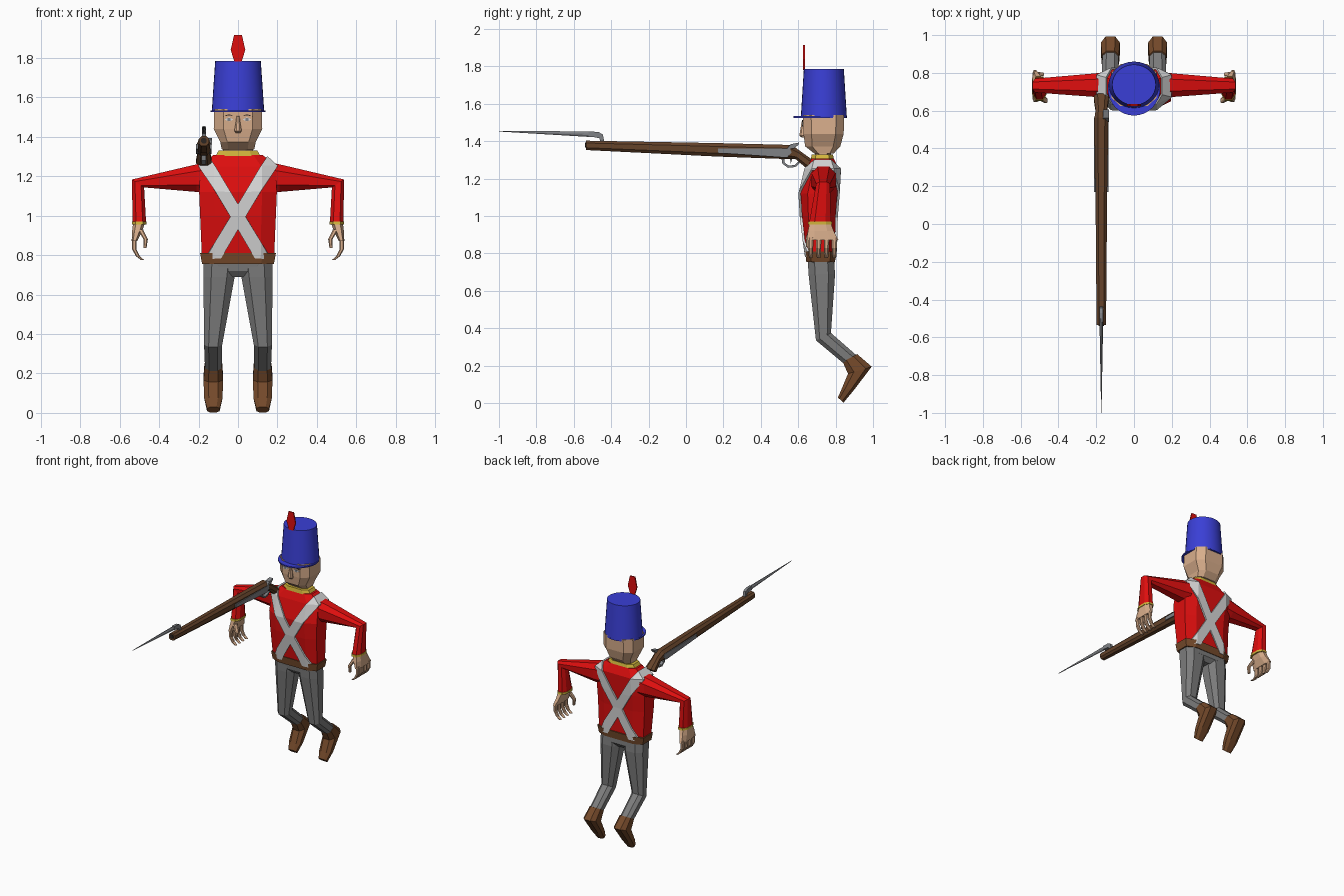
import bpy, bmesh, math
from mathutils import Vector

if "Cube" in bpy.data.objects:
    bpy.data.objects.remove(bpy.data.objects["Cube"])


def mat(name, hexcol):
    m = bpy.data.materials.new(name)
    ch = [int(hexcol[i:i + 2], 16) / 255 for i in (0, 2, 4)]
    m.diffuse_color = [c / 12.92 if c < .04045 else ((c + .055) / 1.055) ** 2.4 for c in ch] + [1]
    m.use_nodes = True
    m.node_tree.nodes["Principled BSDF"].inputs["Base Color"].default_value = m.diffuse_color
    return m


RED, BLUE, SKIN = mat("red", "DE0E0E"), mat("blue", "3A3FD6"), mat("skin", "D9AE8C")
WHITE, GOLD, GREY = mat("white", "D6D6D6"), mat("gold", "D2B53C"), mat("trouser grey", "7C7C7C")
BROWN, WOOD = mat("leather brown", "74492A"), mat("wood brown", "65432A")
METAL, DARK = mat("metal grey", "808286"), mat("dark", "2C2622")


def finish(name, bm, material):
    bmesh.ops.recalc_face_normals(bm, faces=bm.faces)
    me = bpy.data.meshes.new(name)
    bm.to_mesh(me)
    bm.free()
    ob = bpy.data.objects.new(name, me)
    bpy.context.collection.objects.link(ob)
    me.materials.append(material)
    return ob


def loft_bm(rings, k):
    """Skin chamfered (eight-sided) sections; each ring is (centre, half-axis u, half-axis v)."""
    bm = bmesh.new()
    shape = [(1, -k), (1, k), (k, 1), (-k, 1), (-1, k), (-1, -k), (-k, -1), (k, -1)]
    rows = [[bm.verts.new(Vector(c) + Vector(u) * a + Vector(v) * b) for a, b in shape]
            for c, u, v in rings]
    for r, s in zip(rows, rows[1:]):
        for i in range(8):
            bm.faces.new((r[i], r[(i + 1) % 8], s[(i + 1) % 8], s[i]))
    bm.faces.new(rows[0])
    bm.faces.new(rows[-1])
    return bm


def loft(name, rings, material, k=.5):
    return finish(name, loft_bm(rings, k), material)


def sec(x, hw, a, b):
    """Section from front point a to back point b, given as (y, z)."""
    return ((x, (a[0] + b[0]) / 2, (a[1] + b[1]) / 2), (hw, 0, 0),
            (0, (b[0] - a[0]) / 2, (b[1] - a[1]) / 2))


def level(z, hw, y0, y1, x=0):
    return sec(x, hw, (y0, z), (y1, z))


def prism(name, pts, axis, lo, hi, material):
    """Extrude an outline along x (points are y,z) or y (points are x,z)."""
    bm = bmesh.new()
    put = (lambda p, t: (t, p[0], p[1])) if axis == 'x' else (lambda p, t: (p[0], t, p[1]))
    f = bm.faces.new([bm.verts.new(put(p, lo)) for p in pts])
    ext = bmesh.ops.extrude_face_region(bm, geom=[f])
    d = Vector(put((0, 0), hi - lo))
    bmesh.ops.translate(bm, vec=d, verts=[v for v in ext['geom'] if isinstance(v, bmesh.types.BMVert)])
    return finish(name, bm, material)


def drum(name, r1, r2, z0, z1, y, sx, material):
    bm = bmesh.new()
    bmesh.ops.create_cone(bm, cap_ends=True, segments=32, radius1=r1, radius2=r2, depth=z1 - z0)
    bmesh.ops.scale(bm, vec=(sx, 1, 1), verts=bm.verts)
    bmesh.ops.translate(bm, vec=(0, y, (z0 + z1) / 2), verts=bm.verts)
    ob = finish(name, bm, material)
    bpy.ops.object.select_all(action='DESELECT')
    ob.select_set(True)
    bpy.context.view_layer.objects.active = ob
    bpy.ops.object.shade_smooth_by_angle(angle=math.radians(40))
    return ob


# Torso
TORSO = [level(.79, .183, .645, .795), level(1.0, .192, .62, .80), level(1.12, .197, .613, .81),
         level(1.25, .19, .645, .817), level(1.308, .125, .67, .79)]
loft("coat", TORSO, RED, .62)

# Crossed straps: diagonal slices of the coat, thickened outward
for side, s in (("left", 1), ("right", -1)):
    bm = loft_bm(TORSO, .62)
    n = Vector((.855 * s, 0, .52))
    mid = Vector((0, 0, .995))
    for d in (1, -1):
        bmesh.ops.bisect_plane(bm, geom=bm.verts[:] + bm.edges[:] + bm.faces[:],
                               plane_co=mid + n * .033 * d, plane_no=n * d, clear_outer=True)
    strap = finish(side + "_strap", bm, WHITE)
    mod = strap.modifiers.new("thickness", 'SOLIDIFY')
    mod.thickness, mod.offset = .012, 1

# Belt, hips, collar, neck
loft("belt", [level(.755, .182, .643, .797), level(.81, .192, .637, .803)], BROWN, .65)
loft("hips", [level(.69, .06, .68, .77), level(.72, .15, .655, .795), level(.765, .175, .65, .792)], GREY, .6)
loft("collar", [level(1.30, .115, .667, .792), level(1.33, .098, .672, .785)], GOLD, .6)
loft("neck", [level(1.31, .075, .69, .775), level(1.35, .075, .69, .775)], SKIN)

# Head and face
loft("head", [level(1.335, .082, .685, .79), level(1.373, .09, .637, .825), level(1.44, .123, .628, .843),
              level(1.54, .12, .625, .846)], SKIN, .6)
loft("nose", [level(1.505, .007, .618, .64), level(1.43, .018, .606, .64), level(1.42, .012, .618, .64)], SKIN)
for side, s in (("left", 1), ("right", -1)):
    prism(side + "_eye", [(s * x, z) for x, z in ((.022, 1.487), (.045, 1.499), (.07, 1.487), (.045, 1.478))],
          'y', .621, .629, WHITE)
    prism(side + "_iris", [(s * x, z) for x, z in ((.037, 1.48), (.037, 1.496), (.053, 1.496), (.053, 1.48))],
          'y', .6195, .628, METAL)
    prism(side + "_eyebrow", [(s * x, z) for x, z in ((.02, 1.503), (.045, 1.514), (.076, 1.503), (.045, 1.508))],
          'y', .6195, .628, DARK)

# Hat with visor and plume
drum("hat", .123, .107, 1.53, 1.785, .737, 1.08, BLUE)
drum("hat_brim", .143, .143, 1.525, 1.534, .717, .97, BLUE)
prism("plume", [(-.018, 1.78), (-.037, 1.84), (-.02, 1.915), (.02, 1.915), (.037, 1.84), (.018, 1.78)],
      'y', .626, .635, RED)

for side, s in (("left", 1), ("right", -1)):
    # Arm: tapered upper sleeve, mitred elbow, flared forearm
    loft(side + "_arm", [((s * .16, .735, 1.195), (0, .068, 0), (0, 0, .075)),
                         ((s * .21, .735, 1.19), (0, .062, 0), (0, 0, .07)),
                         ((s * .507, .733, 1.163), (0, .037, 0), (s * .031, 0, .02)),
                         ((s * .5, .717, .968), (0, .058, 0), (s * .034, 0, 0))], RED)
    loft(side + "_cuff", [level(.97, .037, .654, .78, s * .5), level(.955, .037, .652, .782, s * .5)], GOLD)
    # Hand with curled fingers and thumb
    loft(side + "_palm", [level(.96, .03, .66, .775, s * .502), level(.92, .025, .652, .79, s * .512),
                          level(.872, .014, .645, .815, s * .525)], SKIN)
    for i in range(4):
        y = .668 + .042 * i
        loft(f"{side}_finger_{i + 1}", [level(.885, .012, y - .015, y + .015, s * .525),
                                        level(.83, .011, y - .015, y + .012, s * .526),
                                        level(.795, .01, y - .013, y + .01, s * .508),
                                        level(.775, .008, y - .01, y + .008, s * .484)], SKIN)
    loft(side + "_thumb", [level(.93, .014, .655, .69, s * .495), level(.88, .011, .64, .668, s * .468),
                           level(.835, .008, .642, .662, s * .472)], SKIN)
    # Leg bent at the knee, boot hanging behind
    loft(side + "_leg", [sec(s * .091, .083, (.652, .755), (.792, .755)),
                         sec(s * .096, .079, (.655, .69), (.797, .69)),
                         sec(s * .126, .046, (.695, .335), (.775, .375)),
                         sec(s * .125, .042, (.845, .21), (.918, .25))], GREY)
    loft(side + "_boot", [sec(s * .125, .045, (.838, .22), (.915, .262)),
                          sec(s * .125, .05, (.866, .157), (.993, .195)),
                          sec(s * .125, .046, (.832, .075), (.898, .07)),
                          sec(s * .125, .032, (.812, .03), (.842, .002))], BROWN)

# Musket
GX = -.173
loft("musket_stock", [sec(GX, .025, (-.535, 1.353), (-.535, 1.403)), sec(GX, .031, (.17, 1.318), (.17, 1.39)),
                      sec(GX, .037, (.535, 1.305), (.565, 1.38)), sec(GX, .03, (.585, 1.305), (.61, 1.348)),
                      sec(GX, .04, (.645, 1.255), (.69, 1.29))], WOOD)
loft("muzzle", [sec(GX, .014, (-.539, 1.366), (-.539, 1.394)), sec(GX, .014, (-.53, 1.366), (-.53, 1.394))], DARK)
prism("lock_plate", [(.17, 1.338), (.17, 1.362), (.555, 1.36), (.565, 1.34), (.54, 1.312)],
      'x', GX - .039, GX + .039, METAL)
prism("trigger_guard", [(.51, 1.31), (.515, 1.28), (.545, 1.258), (.585, 1.262), (.61, 1.285), (.60, 1.29),
                        (.58, 1.273), (.55, 1.27), (.528, 1.285), (.525, 1.31)], 'x', GX - .012, GX + .012, METAL)
prism("trigger", [(.555, 1.31), (.56, 1.28), (.57, 1.31)], 'x', GX - .005, GX + .005, METAL)
prism("hammer", [(.54, 1.36), (.56, 1.384), (.605, 1.393), (.6, 1.38), (.575, 1.36)],
      'x', GX + .01, GX + .04, METAL)
# Bayonet: cranked neck and long tapering blade
prism("bayonet_neck", [(-.52, 1.452), (-.47, 1.45), (-.445, 1.437), (-.436, 1.395), (-.458, 1.395),
                       (-.463, 1.416), (-.485, 1.421), (-.52, 1.424)], 'x', GX - .01, GX + .01, METAL)
loft("bayonet_blade", [sec(GX, .01, (-.50, 1.422), (-.50, 1.452)),
                       sec(GX, .001, (-1.0, 1.452), (-1.0, 1.456))], METAL, .3)
